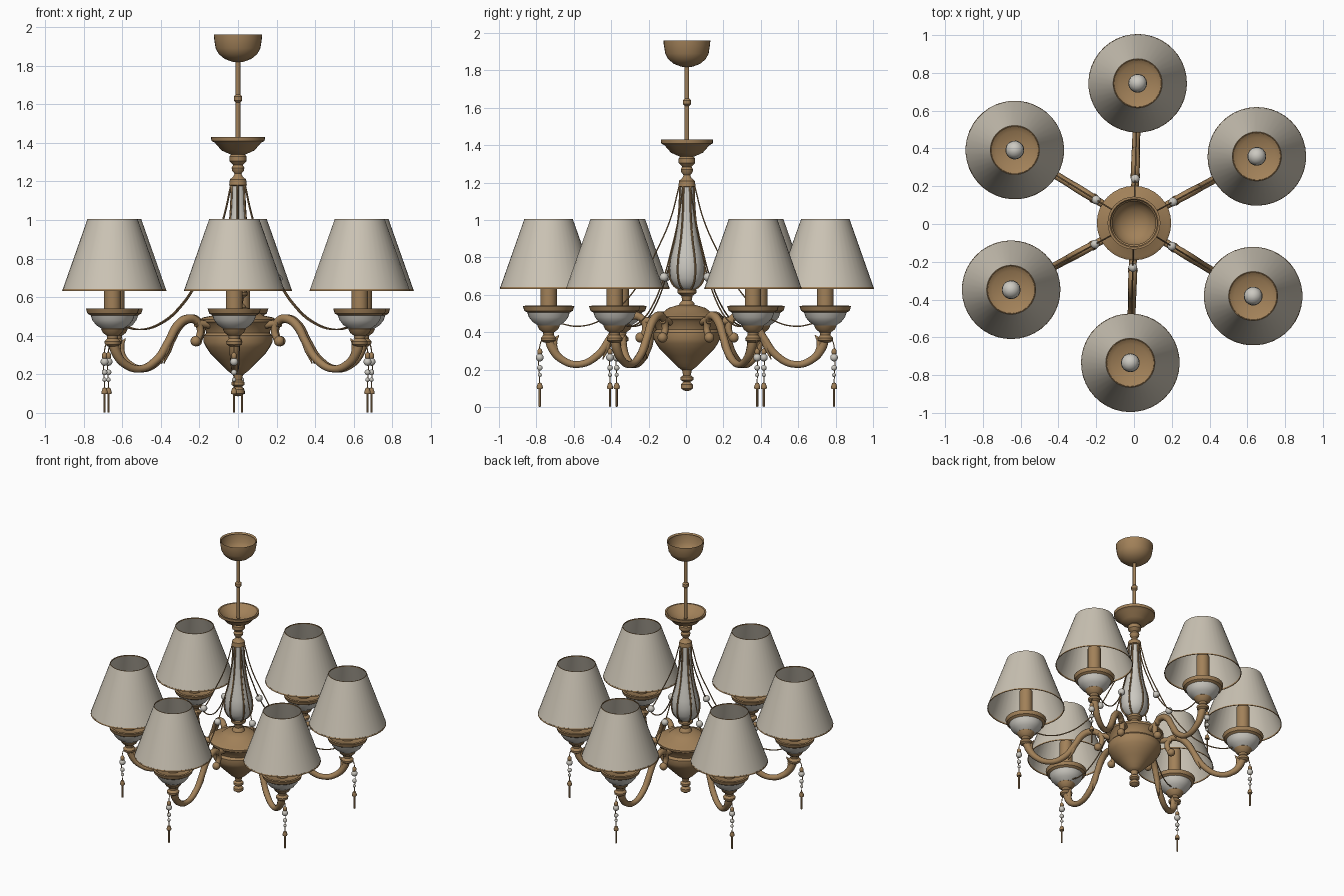
import bpy, bmesh
from math import radians, sin, cos, pi
from mathutils import Matrix, Vector

old = bpy.data.objects.get("Cube")
if old:
    bpy.data.objects.remove(old, do_unlink=True)


def material(name, rgb):
    m = bpy.data.materials.new(name)
    m.use_nodes = True
    m.diffuse_color = (*rgb, 1)
    m.node_tree.nodes["Principled BSDF"].inputs["Base Color"].default_value = (*rgb, 1)
    return m


brass = material("aged brass", (0.36, 0.22, 0.10))
fabric = material("cream fabric", (0.60, 0.55, 0.46))
glass = material("pale glass", (0.60, 0.58, 0.53))

CENTRE = Vector((0, 0.005, 0))
ANGLES = [radians(60 * i + 28.5) for i in range(6)]


def place(name, mesh, mat, around=False, smooth=True):
    """Add a mesh once at the axis, or six times around it."""
    mesh.materials.clear()
    mesh.materials.append(mat)
    if smooth:
        mesh.shade_smooth()
        mesh.set_sharp_from_angle(angle=radians(38))
    for i, a in enumerate(ANGLES if around else [0]):
        ob = bpy.data.objects.new(f"{name}_{i + 1}" if around else name, mesh)
        ob.location = CENTRE
        ob.rotation_euler.z = a
        bpy.context.collection.objects.link(ob)


def lathe(name, profile, mat, x=0, sides=32, around=False):
    """Revolve (radius, height) points around a vertical axis at x."""
    bm = bmesh.new()
    verts = [bm.verts.new((r, 0, z)) for r, z in profile]
    edges = [bm.edges.new(p) for p in zip(verts, verts[1:])]
    bmesh.ops.spin(bm, geom=verts + edges, cent=(0, 0, 0), axis=(0, 0, 1),
                   angle=2 * pi, steps=sides, use_duplicate=False)
    bmesh.ops.remove_doubles(bm, verts=bm.verts, dist=0.0002)
    bmesh.ops.recalc_face_normals(bm, faces=bm.faces)
    bmesh.ops.translate(bm, verts=bm.verts, vec=(x, 0, 0))
    mesh = bpy.data.meshes.new(name)
    bm.to_mesh(mesh)
    bm.free()
    place(name, mesh, mat, around)


def pipe(name, points, mat, radius, radii=None, res=3, steps=6, around=True):
    """Sweep a round tube through (distance, height) points."""
    cu = bpy.data.curves.new(name, "CURVE")
    cu.dimensions = "3D"
    cu.bevel_depth = radius
    cu.bevel_resolution = res
    cu.use_fill_caps = True
    sp = cu.splines.new("BEZIER")
    sp.resolution_u = steps
    sp.bezier_points.add(len(points) - 1)
    for i, (bp, (x, z)) in enumerate(zip(sp.bezier_points, points)):
        bp.co = (x, 0, z)
        bp.handle_left_type = bp.handle_right_type = "AUTO"
        bp.radius = radii[i] if radii else 1
    tmp = bpy.data.objects.new(name, cu)
    bpy.context.collection.objects.link(tmp)
    bpy.context.view_layer.update()
    dg = bpy.context.evaluated_depsgraph_get()
    mesh = bpy.data.meshes.new_from_object(tmp.evaluated_get(dg))
    bpy.data.objects.remove(tmp)
    place(name, mesh, mat, around)


def bead(name, x, z, r, mat, stretch=1):
    bm = bmesh.new()
    bmesh.ops.create_uvsphere(bm, u_segments=14, v_segments=9, radius=r,
                              matrix=Matrix.Translation((x, 0, z)) @ Matrix.Diagonal((1, 1, stretch, 1)))
    mesh = bpy.data.meshes.new(name)
    bm.to_mesh(mesh)
    bm.free()
    place(name, mesh, mat, True)


# Ceiling canopy, open at the top, and hanging rod
lathe("ceiling_canopy", [(0.115, 1.95), (0.125, 1.96), (0.124, 1.94), (0.116, 1.89),
                         (0.10, 1.86), (0.07, 1.835), (0.03, 1.82), (0, 1.818)], brass)
lathe("hanging_rod", [(0.012, 1.82), (0.012, 1.65), (0.022, 1.64), (0.022, 1.62),
                      (0.012, 1.61), (0.012, 1.38)], brass, sides=16)

# Upper dish and turned neck
lathe("upper_dish", [(0, 1.37), (0.05, 1.375), (0.10, 1.40), (0.128, 1.43), (0.14, 1.43),
                     (0.138, 1.41), (0.12, 1.40), (0.085, 1.36), (0.04, 1.34), (0, 1.34)], brass)
lathe("upper_neck", [(0.03, 1.345), (0.044, 1.33), (0.044, 1.305), (0.025, 1.285), (0.033, 1.27),
                     (0.03, 1.255), (0.018, 1.24), (0.024, 1.225), (0.042, 1.21),
                     (0.046, 1.18), (0.03, 1.175)], brass, sides=24)

# Vase-shaped column with brass ribs
vase = [(0.034, 1.185), (0.038, 1.08), (0.047, 0.98), (0.065, 0.88), (0.086, 0.80),
        (0.093, 0.745), (0.088, 0.69), (0.068, 0.65), (0.04, 0.63)]
lathe("column_vase", vase, glass)
pipe("column_rib", [(r + 0.002, z) for r, z in vase], brass, 0.006, res=1, steps=3)
lathe("lower_neck", [(0.035, 0.635), (0.05, 0.625), (0.05, 0.61), (0.03, 0.595), (0.025, 0.57),
                     (0.04, 0.555), (0.045, 0.53)], brass, sides=24)

# Central body and bottom finial
lathe("central_body", [(0, 0.545), (0.05, 0.545), (0.10, 0.53), (0.13, 0.505), (0.18, 0.495),
                       (0.197, 0.485), (0.195, 0.47), (0.178, 0.455), (0.165, 0.415),
                       (0.178, 0.40), (0.178, 0.365), (0.165, 0.34), (0.145, 0.31),
                       (0.11, 0.275), (0.075, 0.24), (0.05, 0.215), (0.03, 0.20), (0, 0.195)], brass)
lathe("bottom_finial", [(0.028, 0.205), (0.02, 0.17), (0.034, 0.16), (0.034, 0.145),
                        (0.018, 0.135), (0.033, 0.12), (0.033, 0.10), (0.015, 0.088),
                        (0, 0.086)], brass, sides=20)

# Curved arms with scrolls and leaves
pipe("arm", [(0.24, 0.37), (0.222, 0.43), (0.25, 0.48), (0.30, 0.487), (0.355, 0.455), (0.41, 0.37),
             (0.48, 0.275), (0.58, 0.228), (0.67, 0.255), (0.72, 0.315), (0.738, 0.38)],
     brass, 0.021, [0.8, 0.9, 1, 1.1, 1.1, 1, 1, 0.9, 1, 1.2, 1.3])
pipe("arm_socket", [(0.16, 0.455), (0.20, 0.46), (0.25, 0.465)], brass, 0.02)
bead("scroll_end", 0.25, 0.372, 0.027, brass)
pipe("arm_leaf", [(0.385, 0.42), (0.425, 0.325), (0.45, 0.255)], brass, 0.02, [1, 0.9, 0.1])
pipe("cup_leaf", [(0.70, 0.29), (0.71, 0.345), (0.685, 0.385)], brass, 0.02, [0.8, 0.9, 0.15])

# Lamp cups, candle tubes and bulbs
LAMP = 0.74
lathe("cup_base", [(0.025, 0.345), (0.04, 0.355), (0.042, 0.37), (0.028, 0.385), (0.03, 0.40),
                   (0.05, 0.415), (0.06, 0.435), (0.05, 0.445)], brass, LAMP, 20, True)
lathe("cup_dish", [(0.055, 0.435), (0.085, 0.455), (0.105, 0.48), (0.116, 0.513)],
      glass, LAMP, 28, True)
lathe("cup_rim", [(0.113, 0.505), (0.13, 0.515), (0.138, 0.54), (0.125, 0.542),
                  (0.10, 0.525), (0, 0.52)], brass, LAMP, 28, True)
lathe("candle_tube", [(0.044, 0.52), (0.044, 0.76), (0, 0.76)], brass, LAMP, 20, True)
lathe("bulb", [(0.025, 0.76), (0.04, 0.79), (0.05, 0.825), (0.047, 0.85), (0.03, 0.875),
               (0, 0.885)], glass, LAMP, 16, True)

# Fabric shades with trim
lathe("lamp_shade", [(0.26, 0.636), (0.13, 1.004)], fabric, LAMP, 40, True)
for name, r, z in (("shade_bottom_trim", 0.26, 0.636), ("shade_top_trim", 0.131, 1.0)):
    lathe(name, [(r - 0.003, z - 0.004), (r + 0.001, z - 0.004), (r - 0.001, z + 0.005),
                 (r - 0.005, z + 0.005), (r - 0.003, z - 0.004)], brass, LAMP, 40, True)

# Swags from the column to the cups
pipe("swag", [(0.042, 1.18), (0.09, 1.0), (0.165, 0.83), (0.235, 0.695), (0.35, 0.545),
              (0.46, 0.465), (0.58, 0.432), (0.69, 0.45)], brass, 0.004, res=1)
bead("swag_bead", 0.235, 0.695, 0.024, glass)

# Hanging drops below the cups
DROP = 0.787
pipe("drop_hook", [(0.74, 0.365), (0.772, 0.36), (DROP, 0.325), (DROP, 0.12)], brass, 0.003, res=1)
bead("drop_top", DROP, 0.295, 0.014, brass, 1.4)
bead("drop_large_bead", DROP, 0.265, 0.021, glass)
bead("drop_middle_bead", DROP, 0.21, 0.015, glass)
bead("drop_small_bead", DROP, 0.172, 0.011, glass)
lathe("drop_cap", [(0, 0.132), (0.01, 0.128), (0.017, 0.108), (0.015, 0.098), (0, 0.098)],
      brass, DROP, 10, True)
lathe("drop_pendant", [(0.006, 0.10), (0.006, 0.004), (0, 0)], brass, DROP, 6, True)
